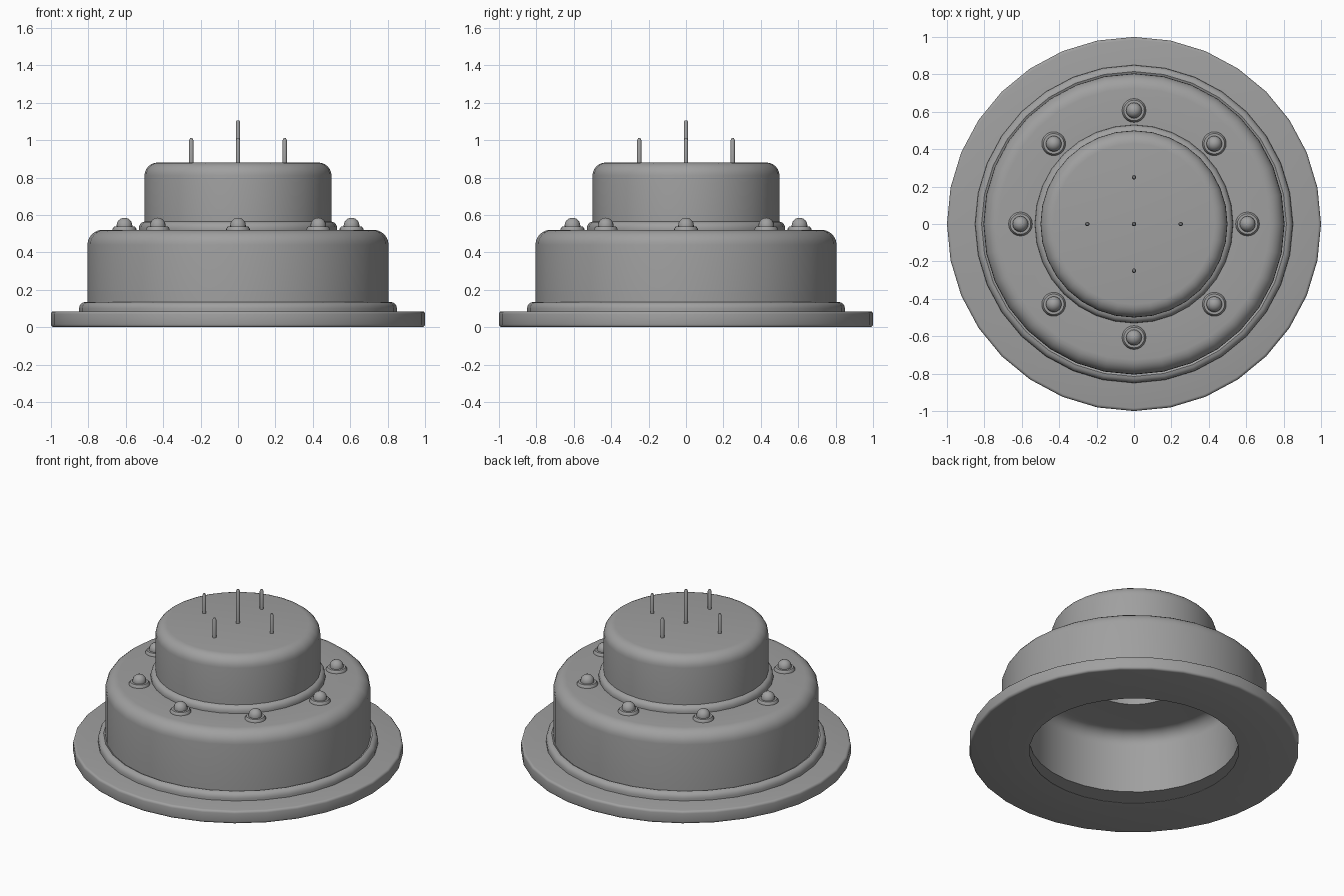
import bpy, bmesh
from math import sin, cos, pi, radians

old = bpy.data.objects.get("Cube")
if old:
    bpy.data.objects.remove(old, do_unlink=True)

grey = bpy.data.materials.new("grey metal")
grey.use_nodes = True
colour = (0.35, 0.35, 0.35, 1)
grey.diffuse_color = colour
grey.node_tree.nodes["Principled BSDF"].inputs["Base Color"].default_value = colour


def fillet(cx, cz, r, start, end, steps=6):
    """Arc points for a rounded corner, angles in degrees."""
    angles = [radians(start + (end - start) * i / steps) for i in range(steps + 1)]
    return [(cx + r * cos(a), cz + r * sin(a)) for a in angles]


def lathe(name, profile, sides=32, at=(0, 0, 0), closed=False):
    """Spin a radius/height profile about the vertical axis."""
    bm = bmesh.new()
    rings = []
    for r, z in profile:
        if r < 1e-5:
            rings.append([bm.verts.new((0, 0, z))] * sides)
        else:
            rings.append([bm.verts.new((r * cos(2 * pi * i / sides),
                                        r * sin(2 * pi * i / sides), z))
                          for i in range(sides)])
    pairs = list(zip(rings, rings[1:]))
    if closed:
        pairs.append((rings[-1], rings[0]))
    for a, b in pairs:
        for i in range(sides):
            j = (i + 1) % sides
            bm.faces.new(dict.fromkeys((a[i], a[j], b[j], b[i])))
    bmesh.ops.recalc_face_normals(bm, faces=bm.faces)
    mesh = bpy.data.meshes.new(name)
    bm.to_mesh(mesh)
    bm.free()
    mesh.materials.append(grey)
    obj = bpy.data.objects.new(name, mesh)
    obj.location = at
    bpy.context.collection.objects.link(obj)
    bpy.ops.object.select_all(action='DESELECT')
    obj.select_set(True)
    bpy.context.view_layer.objects.active = obj
    bpy.ops.object.shade_smooth_by_angle(angle=radians(35))
    return obj


# Stepped housing: outer skin from the crown down, then the hollow inside
outer = ([(0, 0.88)]
         + fillet(0.43, 0.81, 0.07, 90, 0)
         + [(0.5, 0.565)]
         + fillet(0.495, 0.53, 0.035, 90, 0, 4)
         + [(0.53, 0.52)]
         + fillet(0.725, 0.44, 0.08, 90, 0)
         + [(0.805, 0.13)]
         + fillet(0.815, 0.1, 0.035, 90, 0, 4)
         + [(0.85, 0.08)])
inner = ([(0.635, 0.08)]
         + fillet(0.555, 0.4, 0.08, 0, 90)
         + [(0.27, 0.48), (0.27, 0.8), (0, 0.8)])
lathe("housing", outer + inner)

# Flange with a narrow slot behind its lower lip
flange = (fillet(0.985, 0.07, 0.015, 90, 0, 3)
          + fillet(0.985, 0.015, 0.015, 0, -90, 3)
          + [(0.635, 0), (0.635, 0.004), (0.95, 0.004), (0.95, 0.078),
             (0.635, 0.078), (0.635, 0.085)])
lathe("flange", flange, closed=True)

# Ring of domed bolts on washers
washer = [(0, 0.515), (0.064, 0.515), (0.064, 0.525), (0.055, 0.538), (0, 0.54)]
dome = [(0.042, 0.53)] + fillet(0, 0.543, 0.042, 0, 90)[:-1] + [(0, 0.585)]
for i in range(8):
    a = i * pi / 4
    spot = (0.607 * cos(a), 0.607 * sin(a), 0)
    lathe(f"bolt_washer_{i + 1}", washer, 20, spot)
    lathe(f"bolt_head_{i + 1}", dome, 16, spot)


# Pins on the crown, the middle one taller
def pin(name, x, y, top):
    lathe(name, [(0, 0.87), (0.012, 0.87), (0.012, top - 0.012),
                 (0.006, top), (0, top)], 12, (x, y, 0))


pin("centre_pin", 0, 0, 1.105)
for i in range(4):
    a = i * pi / 2
    pin(f"outer_pin_{i + 1}", 0.25 * cos(a), 0.25 * sin(a), 1.01)
